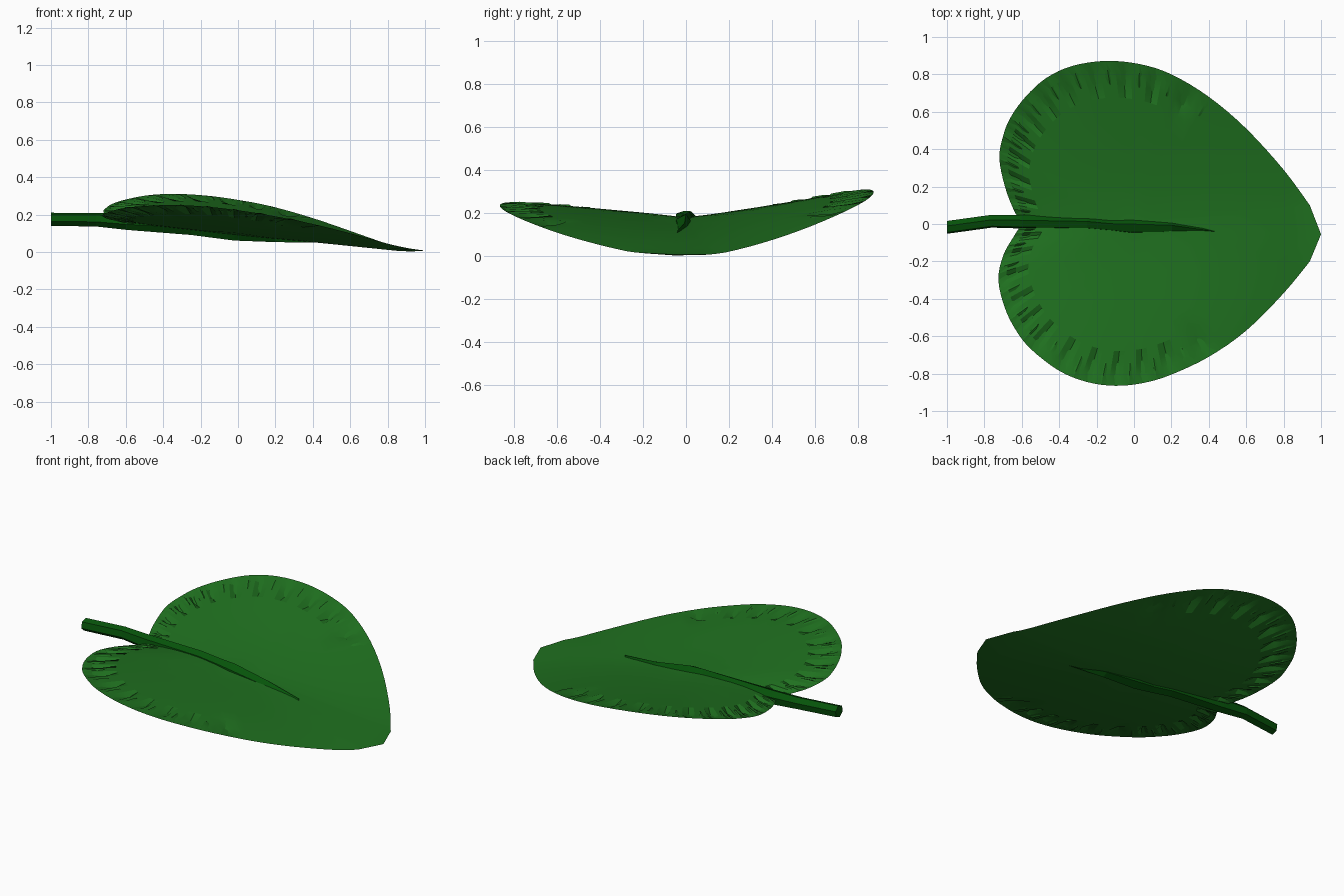
import bpy, bmesh, math
from mathutils import Vector

cube = bpy.data.objects.get("Cube")
if cube:
    bpy.data.objects.remove(cube, do_unlink=True)


def material(name, rgb):
    m = bpy.data.materials.new(name)
    m.use_nodes = True
    m.diffuse_color = (*rgb, 1)
    m.node_tree.nodes["Principled BSDF"].inputs["Base Color"].default_value = (*rgb, 1)
    return m


def make_object(name, bm, mat):
    bmesh.ops.recalc_face_normals(bm, faces=bm.faces)
    mesh = bpy.data.meshes.new(name)
    bm.to_mesh(mesh)
    bm.free()
    mesh.materials.append(mat)
    obj = bpy.data.objects.new(name, mesh)
    bpy.context.collection.objects.link(obj)
    return obj


def spline(points, steps):
    """Smooth open curve through the points."""
    pts = [Vector(p) for p in points]
    out = []
    for i in range(len(pts) - 1):
        a, b = pts[max(i - 1, 0)], pts[i]
        c, d = pts[i + 1], pts[min(i + 2, len(pts) - 1)]
        for s in range(steps):
            t = s / steps
            out.append(0.5 * (2 * b + (c - a) * t + (2 * a - 5 * b + 4 * c - d) * t ** 2
                              + (3 * b - a - 3 * c + d) * t ** 3))
    return out


def lerp_table(table, x):
    for (x0, z0), (x1, z1) in zip(table, table[1:]):
        if x <= x1:
            return z0 + (z1 - z0) * (x - x0) / (x1 - x0)
    return table[-1][1]


# Leaf blade: heart outline, drooping midrib, sides curling up
back_half = [(-.6, 0), (-.645, .08), (-.69, .2), (-.72, .35), (-.70, .47), (-.66, .57),
             (-.58, .68), (-.47, .78), (-.33, .845), (-.15, .872), (.03, .855), (.2, .8),
             (.4, .68), (.6, .51), (.8, .29), (.94, .1)]
front_half = [(.94, -.2), (.8, -.37), (.6, -.57), (.4, -.71), (.2, -.805), (.05, -.85),
              (-.1, -.865), (-.25, -.845), (-.4, -.785), (-.55, -.67), (-.63, -.57),
              (-.69, -.45), (-.725, -.3), (-.7, -.17), (-.645, -.07), (-.6, 0)]
outline = spline(back_half, 4) + [Vector(back_half[-1]), Vector((1, -.055))] + spline(front_half, 4)
midrib = [(-.8, .178), (-.64, .163), (0, .09), (.42, .05), (.9, .0), (1, .006)]
centre = Vector((0, -.02))


def blade_height(x, y):
    curl = .24 if y > 0 else .17
    return max(0, lerp_table(midrib, x) + curl * abs(y) ** 1.6)


def blade_sheet(bm, rim, top):
    """One skin of the lens-shaped blade; tucks near the rim cross the other skin."""
    rings = [rim]
    for scale in (.94, .87, .78, .65, .5, .35, .18):
        thickness = .07 * (1 - scale ** 2.5)
        ring = []
        for i, p in enumerate(outline):
            q = centre + (p - centre) * scale
            offset = thickness if top else 0
            if scale in (.94, .87) and p.x < .45 and i % 4 == (2 if top else 0):
                offset = -.006 if top else thickness + .006
            ring.append(bm.verts.new((q.x, q.y, max(0, blade_height(q.x, q.y) + offset))))
        rings.append(ring)
    hub = bm.verts.new((*centre, blade_height(*centre) + (.07 if top else 0)))
    n = len(outline)
    for i in range(n):
        j = (i + 1) % n
        for a, b in zip(rings, rings[1:]):
            bm.faces.new((a[i], a[j], b[j], b[i]))
        bm.faces.new((rings[-1][i], rings[-1][j], hub))


leaf_green = material("leaf green", (.014, .165, .014))
stem_green = material("stem green", (.002, .088, .003))

bm = bmesh.new()
rim = [bm.verts.new((p.x, p.y, blade_height(p.x, p.y))) for p in outline]
blade_sheet(bm, rim, True)
blade_sheet(bm, rim, False)
blade = make_object("leaf_blade", bm, leaf_green)
bpy.ops.object.select_all(action='DESELECT')
blade.select_set(True)
bpy.context.view_layer.objects.active = blade
bpy.ops.object.shade_smooth_by_angle(angle=math.radians(20))

# Stem: faceted rod that deepens into a keel inside the blade
# (x, y, z, half width, half height)
path = [(-1, -.018, .175, .036, .036), (-.76, .015, .173, .036, .037),
        (-.6, .012, .162, .038, .044), (-.25, .006, .148, .037, .058),
        (-.12, -.006, .137, .036, .064), (-.02, -.01, .128, .046, .068),
        (.2, -.014, .104, .036, .052), (.43, -.04, .085, .002, .036)]
sides = 6
bm = bmesh.new()
loops = []
for x, y, z, half_w, half_h in path:
    angles = [2 * math.pi * (k + .3) / sides for k in range(sides)]
    loops.append([bm.verts.new((x, y + half_w * math.cos(a), z + half_h * math.sin(a)))
                  for a in angles])
for a, b in zip(loops, loops[1:]):
    for k in range(sides):
        bm.faces.new((a[k], a[(k + 1) % sides], b[(k + 1) % sides], b[k]))
bm.faces.new(loops[0])
bm.faces.new(loops[-1])
make_object("stem", bm, stem_green)
